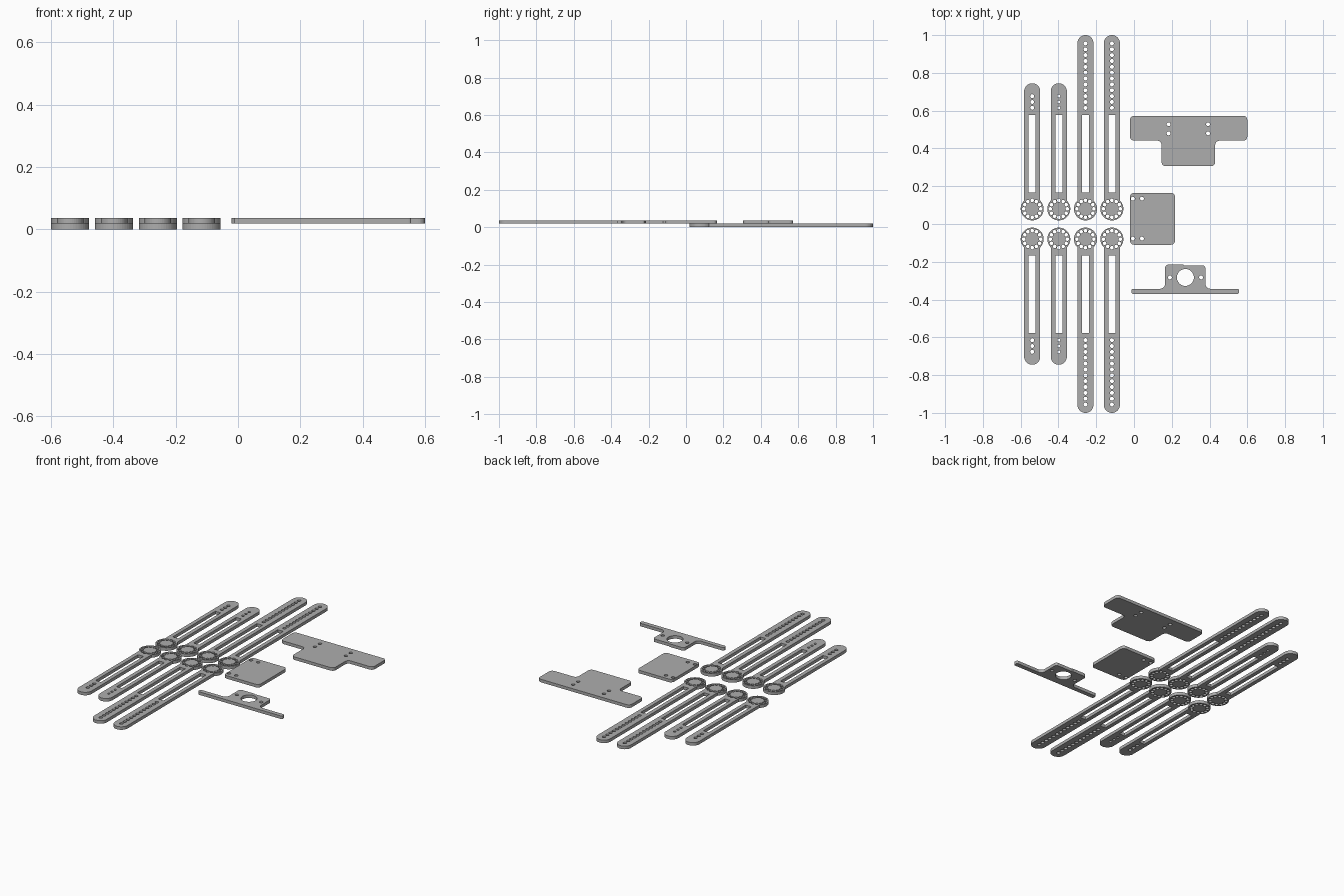
import bpy, bmesh, math
from mathutils import Vector

cube = bpy.data.objects.get("Cube")
if cube:
    bpy.data.objects.remove(cube, do_unlink=True)

THICK = 0.0185
HOLE = 0.0105

grey = bpy.data.materials.new("plain grey")
grey.use_nodes = True
colour = (0.42, 0.42, 0.42, 1)
grey.diffuse_color = colour
grey.node_tree.nodes["Principled BSDF"].inputs["Base Color"].default_value = colour


def arc(cx, cy, r, a0, a1, n):
    """Points along an arc, both ends included."""
    return [(cx + r * math.cos(a0 + (a1 - a0) * i / n),
             cy + r * math.sin(a0 + (a1 - a0) * i / n)) for i in range(n + 1)]


def circle(cx, cy, r=HOLE, n=20):
    return arc(cx, cy, r, 0, math.tau, n)[:-1]


def rect(x0, x1, y0, y1):
    return [(x0, y0), (x1, y0), (x1, y1), (x0, y1)]


def rounded(corners, steps=6):
    """Outline from (x, y, radius) corners at right angles."""
    out = []
    for i, (x, y, r) in enumerate(corners):
        p = Vector((x, y))
        a = (Vector(corners[i - 1][:2]) - p).normalized() * r
        b = (Vector(corners[(i + 1) % len(corners)][:2]) - p).normalized() * r
        for k in range(steps + 1):
            t = k / steps * math.pi / 2
            out.append(p + a * (1 - math.sin(t)) + b * (1 - math.cos(t)))
    return out


def plate(name, loops, bottom):
    """Flat sheet: first loop is the outline, the rest are cut-outs."""
    curve = bpy.data.curves.new(name, 'CURVE')
    curve.dimensions = '2D'
    curve.fill_mode = 'BOTH'
    curve.extrude = THICK / 2
    for loop in loops:
        spline = curve.splines.new('POLY')
        spline.points.add(len(loop) - 1)
        for point, (x, y) in zip(spline.points, loop):
            point.co = (x, y, 0, 1)
        spline.use_cyclic_u = True
    helper = bpy.data.objects.new(name + "_helper", curve)
    bpy.context.collection.objects.link(helper)
    bpy.context.view_layer.update()
    graph = bpy.context.evaluated_depsgraph_get()
    mesh = bpy.data.meshes.new_from_object(helper.evaluated_get(graph))
    bpy.data.objects.remove(helper, do_unlink=True)
    bm = bmesh.new()
    bm.from_mesh(mesh)
    bmesh.ops.remove_doubles(bm, verts=bm.verts, dist=0.0001)
    bmesh.ops.recalc_face_normals(bm, faces=bm.faces)
    bmesh.ops.translate(bm, verts=bm.verts, vec=(0, 0, bottom + THICK / 2))
    for face in bm.faces:
        face.smooth = False
        face.material_index = 0
    bm.to_mesh(mesh)
    bm.free()
    mesh.materials.clear()
    mesh.materials.append(grey)
    obj = bpy.data.objects.new(name, mesh)
    bpy.context.collection.objects.link(obj)
    return obj


def arm(name, cx, side, length, count, hole):
    """Slotted arm with a drilled round hub at its inner end."""
    hub_y, hub_r, half = 0.08, 0.061, 0.0425
    join = math.acos(half / hub_r)
    outline = arc(cx, hub_y, hub_r, math.pi - join, math.tau + join, 32)
    outline += arc(cx, length - half, half, 0, math.pi, 20)
    loops = [outline, rect(cx - 0.0185, cx + 0.0185, 0.167, 0.577)]
    for i in range(12):
        a = math.tau * i / 12
        loops.append(circle(cx + 0.045 * math.cos(a), hub_y + 0.045 * math.sin(a), 0.0095, 16))
    for i in range(count):
        loops.append(circle(cx, 0.615 + 0.031 * i, hole, 16))
    loops = [[(x, side * y) for x, y in loop] for loop in loops]
    plate(name, loops, 0 if side > 0 else THICK)


# Arms: back row lies low, front row one sheet higher
for side, row in ((1, "back"), (-1, "front")):
    arm(row + "_short_arm_outer", -0.539, side, 0.745, 3, HOLE)
    arm(row + "_short_arm_inner", -0.398, side, 0.745, 3, 0.008)
    arm(row + "_long_arm_outer", -0.257, side, 1.0, 12, HOLE)
    arm(row + "_long_arm_inner", -0.117, side, 1.0, 12, HOLE)

# T-shaped plate
R = 0.022
tee = rounded([(-0.021, 0.573, R), (-0.021, 0.441, R), (0.146, 0.441, R),
               (0.146, 0.306, R), (0.43, 0.306, R), (0.43, 0.441, R),
               (0.6, 0.441, R), (0.6, 0.573, R)])
plate("tee_plate", [tee] + [circle(x, y) for x in (0.183, 0.392) for y in (0.48, 0.528)], THICK)

# Rectangular plate
base = rounded([(x, y, R) for x, y in rect(-0.021, 0.217, -0.11, 0.165)])
plate("square_plate", [base] + [circle(x, y) for x in (-0.006, 0.042) for y in (-0.077, 0.134)], THICK)

# Bracket with a bar foot and a large bore
B = 0.008
bracket = rounded([(-0.013, -0.37, B), (0.556, -0.37, B), (0.556, -0.343, B),
                   (0.378, -0.343, 0.026), (0.378, -0.219, 0.015), (0.262, -0.219, 0.002),
                   (0.262, -0.215, 0.002), (0.164, -0.215, 0.018),
                   (0.164, -0.343, 0.026), (-0.013, -0.343, B)])
plate("bore_bracket", [bracket, circle(0.272, -0.283, 0.045, 32),
                       circle(0.19, -0.283), circle(0.355, -0.283)], THICK)
